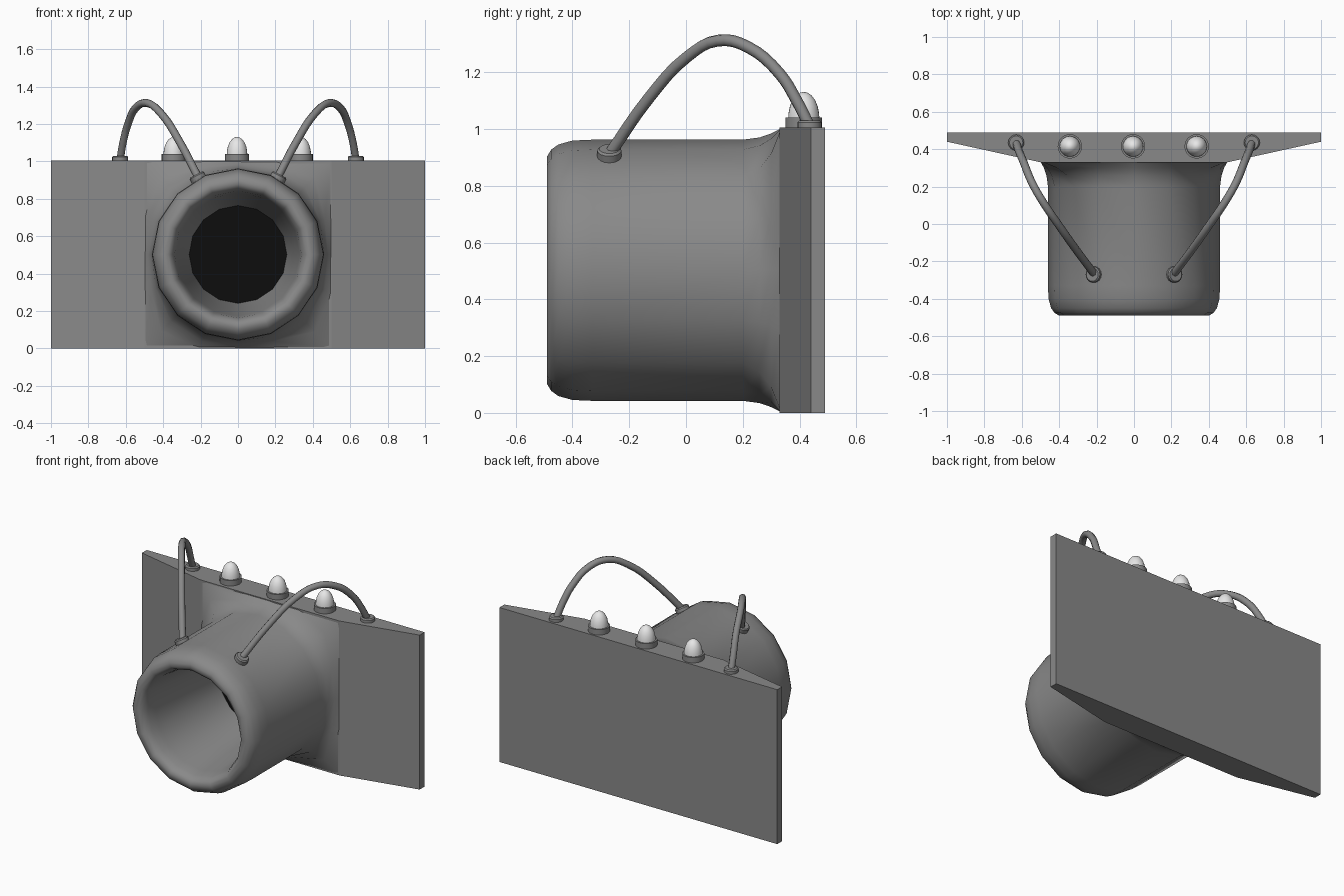
import bpy, bmesh, math
from mathutils import Vector, Matrix

cube = bpy.data.objects.get("Cube")
if cube:
    bpy.data.objects.remove(cube, do_unlink=True)


def material(name, rgb):
    m = bpy.data.materials.new(name)
    m.use_nodes = True
    m.diffuse_color = (*rgb, 1)
    m.node_tree.nodes["Principled BSDF"].inputs["Base Color"].default_value = (*rgb, 1)
    return m


grey = material("mid grey", (0.25, 0.25, 0.25))
white = material("lamp white", (0.8, 0.8, 0.8))
black = material("bore black", (0.004, 0.004, 0.004))


def finish(name, bm, mat, angle=35):
    bmesh.ops.recalc_face_normals(bm, faces=bm.faces)
    mesh = bpy.data.meshes.new(name)
    bm.to_mesh(mesh)
    bm.free()
    ob = bpy.data.objects.new(name, mesh)
    bpy.context.collection.objects.link(ob)
    mesh.materials.append(mat)
    if angle:
        bpy.ops.object.select_all(action='DESELECT')
        ob.select_set(True)
        bpy.context.view_layer.objects.active = ob
        bpy.ops.object.shade_smooth_by_angle(angle=math.radians(angle))
    return ob


def lathe(name, profile, mat, place, sides=16, angle=35, caps=True):
    """Spin (radius, height, squareness) rings around local z."""
    bm = bmesh.new()
    rings = []
    for r, h, *square in profile:
        q = square[0] if square else 0
        ring = []
        for k in range(sides):
            a = math.tau * k / sides
            c, s = math.cos(a), math.sin(a)
            rad = r * (1 - q + q / max(abs(c), abs(s)))
            ring.append(bm.verts.new(place @ Vector((rad * c, rad * s, h))))
        rings.append(ring)
    for lo, hi in zip(rings, rings[1:]):
        for k in range(sides):
            j = (k + 1) % sides
            bm.faces.new((lo[k], lo[j], hi[j], hi[k]))
    if caps:
        bm.faces.new(rings[0])
        bm.faces.new(rings[-1])
    return finish(name, bm, mat, angle)


def standing(x, y, z, direction=(0, 0, 1)):
    turn = Vector(direction).to_track_quat('Z', 'Y').to_matrix().to_4x4()
    return Matrix.Translation((x, y, z)) @ turn


# Back plate: tapered plan, extruded upward
HEIGHT = 1.005
plan = [(-1, 0.49), (-1, 0.44), (-0.5, 0.33), (0.5, 0.33), (1, 0.44), (1, 0.49)]
bm = bmesh.new()
base = bm.faces.new([bm.verts.new((x, y, 0)) for x, y in plan])
top = bmesh.ops.extrude_face_region(bm, geom=[base])["geom"]
bmesh.ops.translate(bm, vec=(0, 0, HEIGHT),
                    verts=[v for v in top if isinstance(v, bmesh.types.BMVert)])
finish("back_plate", bm, grey, 0)

# Barrel: square foot flaring into a round tube with a rolled lip and tapered bore
# Local z runs along +y, so heights below are depths
AXIS = 0.5025
along_y = Matrix.Translation((0, 0, AXIS)) @ Matrix.Rotation(-math.pi / 2, 4, 'X')
barrel = [(0.5, 0.335, 1), (0.482, 0.30, 0.5), (0.468, 0.26, 0.2), (0.46, 0.20), (0.46, -0.33),
          (0.457, -0.40), (0.443, -0.45), (0.425, -0.475), (0.40, -0.49),
          (0.375, -0.49), (0.355, -0.475), (0.34, -0.44), (0.33, -0.38),
          (0.30, -0.1), (0.26, 0.19)]
lathe("barrel", barrel, grey, along_y, angle=50, caps=False)
lathe("bore_end", [(0.265, 0.18), (0.265, 0.188)], black, along_y, sides=32, angle=0)

# Three lamps along the top edge
for i, x in enumerate((-0.343, -0.005, 0.335)):
    place = standing(x, 0.415, HEIGHT)
    lathe(f"lamp_base_{i + 1}", [(0.065, -0.005), (0.065, 0.035)], grey, place, 24)
    dome = [(0.055, 0.03), (0.054, 0.05), (0.049, 0.075), (0.04, 0.097),
            (0.027, 0.114), (0.013, 0.123), (0.004, 0.125)]
    lathe(f"lamp_dome_{i + 1}", dome, white, place, 24, 60)

# Looping cables and their collars, one each side
path = [(0.63, 0.435, 1.01), (0.615, 0.39, 1.10), (0.59, 0.33, 1.195),
        (0.545, 0.22, 1.288), (0.485, 0.115, 1.312), (0.41, 0.005, 1.255),
        (0.315, -0.13, 1.11), (0.21, -0.27, 0.91)]
for side, label in ((1, "left"), (-1, "right")):
    curve = bpy.data.curves.new(f"{label}_cable", 'CURVE')
    curve.dimensions = '3D'
    curve.bevel_depth = 0.021
    curve.bevel_resolution = 2
    curve.resolution_u = 4
    curve.use_fill_caps = True
    spline = curve.splines.new('BEZIER')
    spline.bezier_points.add(len(path) - 1)
    for point, (x, y, z) in zip(spline.bezier_points, path):
        point.co = (side * x, y, z)
        point.handle_left_type = point.handle_right_type = 'AUTO'
    curve.materials.append(grey)
    bpy.context.collection.objects.link(bpy.data.objects.new(f"{label}_cable", curve))

    collar = [(0.043, -0.015), (0.043, 0.018), (0.036, 0.025)]
    lathe(f"{label}_plate_collar", collar, grey, standing(side * 0.63, 0.435, HEIGHT))
    lathe(f"{label}_barrel_collar", collar, grey,
          standing(side * 0.212, -0.27, 0.908, (side * 0.46, 0, 0.89)))
